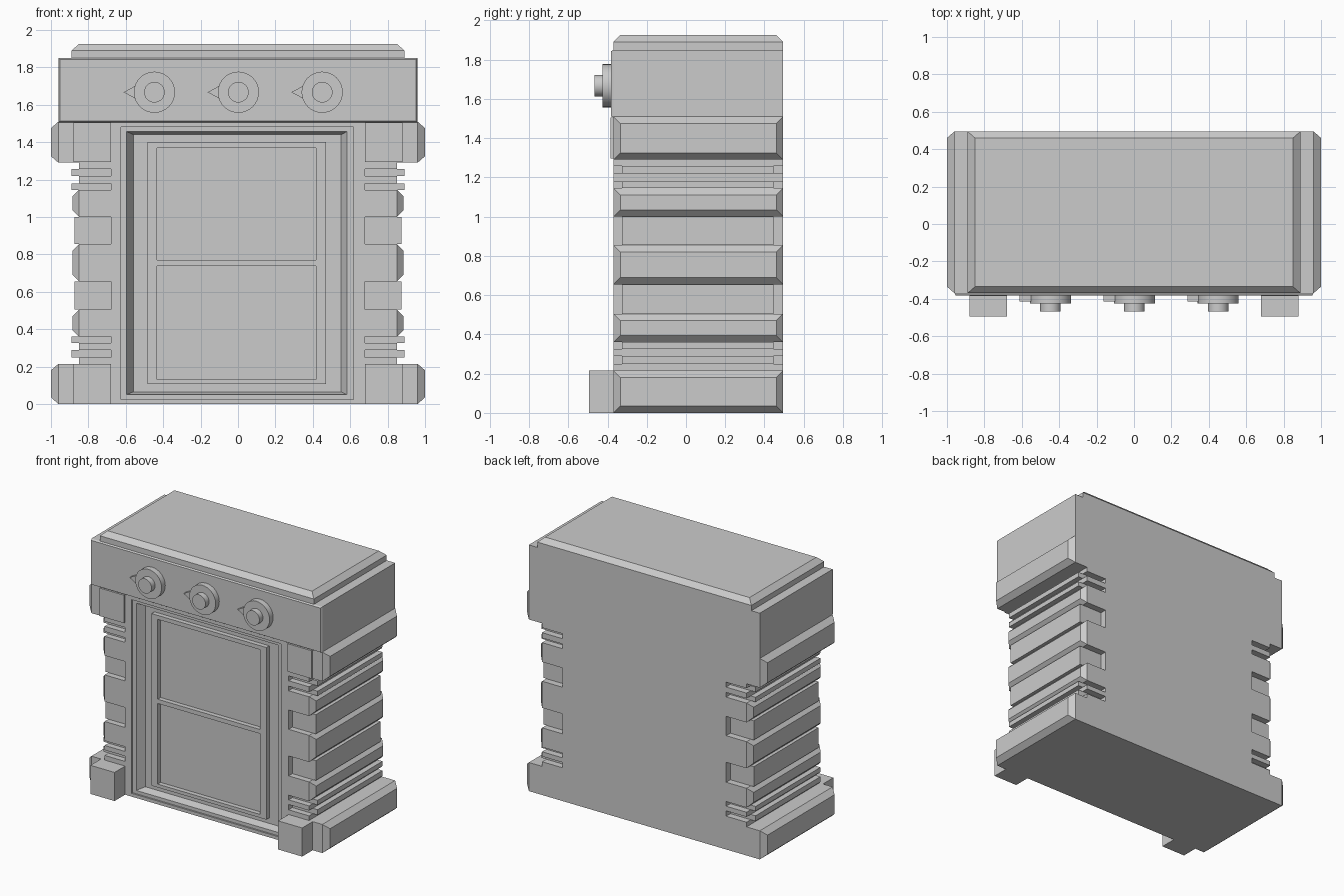
import bpy, bmesh, math
from mathutils import Matrix

if "Cube" in bpy.data.objects:
    bpy.data.objects.remove(bpy.data.objects["Cube"])

FRONT, BACK, CH = -0.37, 0.495, 0.035


def finish(name, bm, mirror=False):
    bmesh.ops.recalc_face_normals(bm, faces=bm.faces[:])
    me = bpy.data.meshes.new(name)
    bm.to_mesh(me)
    bm.free()
    ob = bpy.data.objects.new(name, me)
    bpy.context.collection.objects.link(ob)
    if mirror:
        ob.modifiers.new("Mirror", 'MIRROR').use_mirror_merge = False
    return ob


def loft(name, axis, rings, mirror=False):
    """Rectangles (pos, u0, u1, v0, v1) along an axis, joined and capped."""
    bm = bmesh.new()
    loops = []
    for p, u0, u1, v0, v1 in rings:
        loop = []
        for u, v in ((u0, v0), (u1, v0), (u1, v1), (u0, v1)):
            co = {'x': (p, u, v), 'y': (u, p, v), 'z': (u, v, p)}[axis]
            loop.append(bm.verts.new(co))
        loops.append(loop)
    for a, b in zip(loops, loops[1:]):
        for i in range(4):
            j = (i + 1) % 4
            bm.faces.new((a[i], a[j], b[j], b[i]))
    bm.faces.new(loops[0])
    bm.faces.new(loops[-1])
    return finish(name, bm, mirror)


def box(name, x0, x1, y0, y1, z0, z1, mirror=False):
    return loft(name, 'z', [(z0, x0, x1, y0, y1), (z1, x0, x1, y0, y1)], mirror)


def bulge(name, z0, z1, x_base, x_out):
    """Pillar block with a chamfered outer end."""
    loft(name, 'x', [(0.68, FRONT, BACK, z0, z1), (x_base, FRONT, BACK, z0, z1),
                     (x_out, FRONT + CH, BACK - CH, z0 + CH, z1 - CH)], True)


# Central body with rimmed, recessed door opening
loft("body", 'y', [(BACK, -0.68, 0.68, 0, 1.51), (FRONT, -0.68, 0.68, 0, 1.51),
                   (FRONT, -0.625, 0.617, 0.025, 1.48),
                   (-0.358, -0.625, 0.617, 0.025, 1.48),
                   (-0.358, -0.595, 0.583, 0.05, 1.457),
                   (-0.30, -0.56, 0.552, 0.065, 1.44)])

# Door leaf frame around two sunken panels
for name, x0, x1, z0, z1 in (("door_left_stile", -0.485, -0.433, 0.107, 1.40),
                             ("door_right_stile", 0.417, 0.47, 0.107, 1.40),
                             ("door_bottom_rail", -0.433, 0.417, 0.107, 0.132),
                             ("door_middle_rail", -0.433, 0.417, 0.738, 0.77),
                             ("door_top_rail", -0.433, 0.417, 1.37, 1.40)):
    box(name, x0, x1, -0.335, -0.295, z0, z1)

# Pillars: big end blocks, bulges, thin ribs and the set-back parts between
bulge("pillar_base", 0, 0.215, 0.96, 1.0)
bulge("pillar_capital", 1.29, 1.51, 0.96, 1.0)
for z0, z1 in ((0.36, 0.505), (0.655, 0.855), (1.0, 1.145)):
    bulge("pillar_bulge", z0, z1, 0.85, 0.885)
for z0, z1 in ((0.215, 0.25), (0.29, 0.325), (1.18, 1.22), (1.257, 1.29)):
    box("pillar_rib", 0.68, 0.85, FRONT, BACK, z0, z1, True)
for z0, z1, x in ((0.25, 0.29, 0.89), (0.325, 0.36, 0.89), (0.505, 0.655, 0.875),
                  (0.855, 1.0, 0.875), (1.145, 1.18, 0.89), (1.22, 1.257, 0.89)):
    box("pillar_recess", 0.68, x, -0.325, 0.445, z0, z1, True)

# Front feet and capital plates
box("front_foot", 0.68, 0.88, -0.495, FRONT, 0, 0.215, True)
box("capital_plate", 0.68, 0.88, -0.385, FRONT, 1.295, 1.505, True)

# Control fascia and chamfered top
loft("fascia", 'y', [(BACK, -0.96, 0.96, 1.505, 1.85), (FRONT, -0.96, 0.96, 1.505, 1.85),
                     (-0.382, -0.953, 0.953, 1.512, 1.843)])
loft("top_slab", 'z', [(1.85, -0.89, 0.89, FRONT, BACK), (1.89, -0.89, 0.89, FRONT, BACK),
                       (1.925, -0.85, 0.85, FRONT + CH, BACK - CH)])


def disc(name, x, z, r, y0, y1):
    bm = bmesh.new()
    m = Matrix.Translation((x, (y0 + y1) / 2, z)) @ Matrix.Rotation(math.pi / 2, 4, 'X')
    bmesh.ops.create_cone(bm, cap_ends=True, segments=32, radius1=r, radius2=r,
                          depth=y1 - y0, matrix=m)
    ob = finish(name, bm)
    bpy.ops.object.select_all(action='DESELECT')
    ob.select_set(True)
    bpy.context.view_layer.objects.active = ob
    bpy.ops.object.shade_smooth_by_angle(angle=math.radians(30))


# Knobs with pointers
for x in (-0.447, 0.002, 0.45):
    disc("knob_dial", x, 1.667, 0.11, -0.425, -0.38)
    disc("knob_button", x, 1.667, 0.055, -0.467, -0.425)
    bm = bmesh.new()
    tri = [bm.verts.new((x + dx, -0.38, 1.667 + dz))
           for dx, dz in ((-0.165, 0), (-0.098, -0.036), (-0.098, 0.036))]
    face = bm.faces.new(tri)
    ext = bmesh.ops.extrude_face_region(bm, geom=[face])
    bm.faces.new(tri) if not face.is_valid else None
    bmesh.ops.translate(bm, vec=(0, -0.035, 0),
                        verts=[v for v in ext["geom"] if isinstance(v, bmesh.types.BMVert)])
    finish("knob_pointer", bm)
